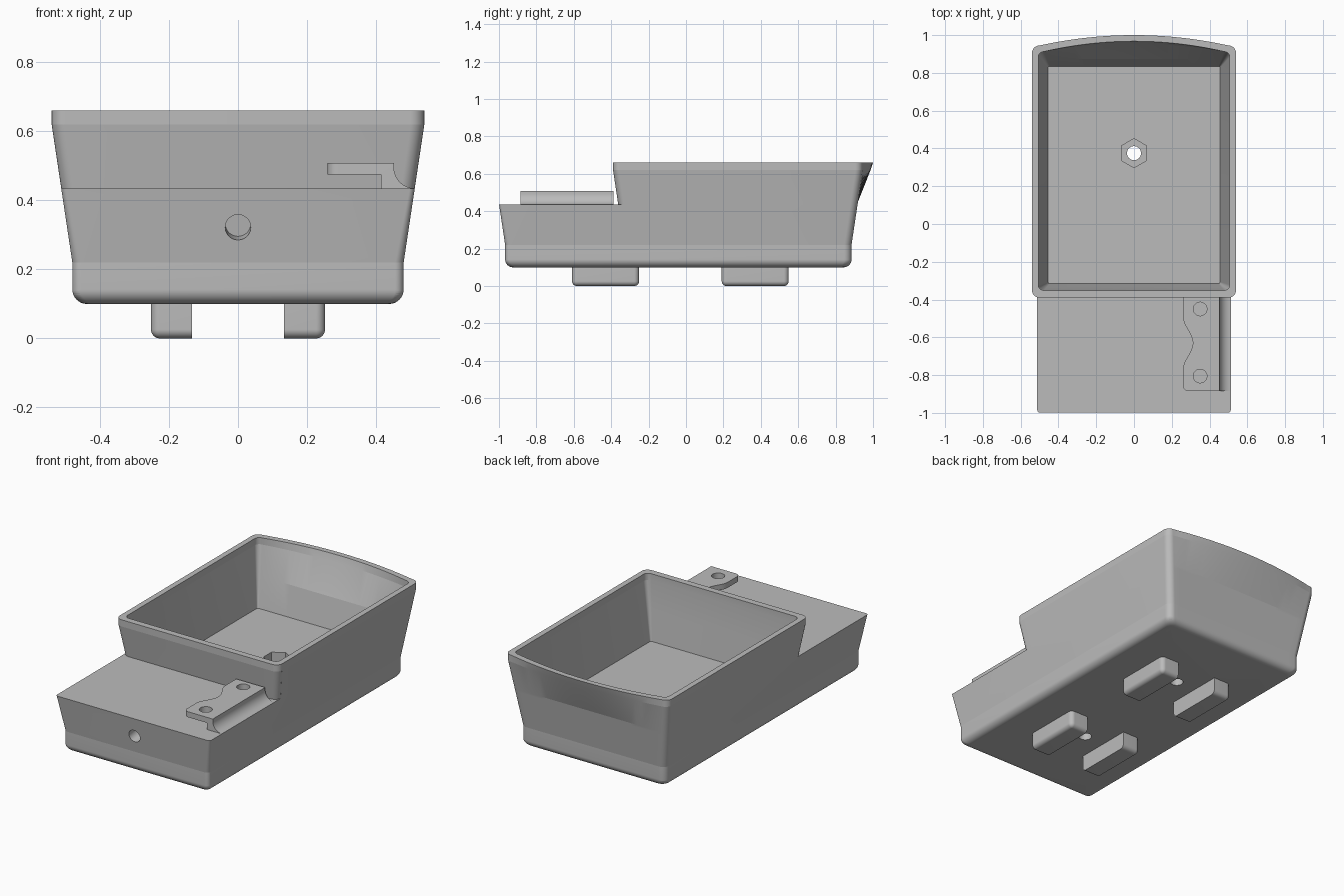
import bpy, bmesh, math
from mathutils import Matrix, Vector

if "Cube" in bpy.data.objects:
    bpy.data.objects.remove(bpy.data.objects["Cube"])

grey = bpy.data.materials.new("plain grey")
grey.use_nodes = True
grey.diffuse_color = (0.5, 0.5, 0.5, 1)
grey.node_tree.nodes["Principled BSDF"].inputs["Base Color"].default_value = (0.5, 0.5, 0.5, 1)

STEPS = 12           # segments per quarter round
BASE, KNEE, DECK, LIP, TOP = 0.1, 0.22, 0.435, 0.62, 0.66
SLOPE = 0.15


def make(name, bm):
    bmesh.ops.recalc_face_normals(bm, faces=bm.faces)
    mesh = bpy.data.meshes.new(name)
    bm.to_mesh(mesh)
    bm.free()
    mesh.materials.append(grey)
    ob = bpy.data.objects.new(name, mesh)
    bpy.context.collection.objects.link(ob)
    return ob


def loft(name, rings):
    """Skin a stack of equal-length closed rings and cap both ends."""
    bm = bmesh.new()
    rows = [[bm.verts.new(p) for p in ring] for ring in rings]
    n = len(rows[0])
    for a, b in zip(rows, rows[1:]):
        for i in range(n):
            j = (i + 1) % n
            bm.faces.new((a[i], a[j], b[j], b[i]))
    bm.faces.new(rows[0])
    bm.faces.new(rows[-1])
    return make(name, bm)


def cylinder(name, centre, axis, radius, depth, sides=48):
    bm = bmesh.new()
    turn = Vector(axis).to_track_quat("Z", "Y").to_matrix().to_4x4() if axis else Matrix()
    bmesh.ops.create_cone(bm, cap_ends=True, segments=sides, radius1=radius, radius2=radius,
                          depth=depth, matrix=Matrix.Translation(centre) @ turn)
    return make(name, bm)


def activate(ob):
    bpy.ops.object.select_all(action="DESELECT")
    ob.select_set(True)
    bpy.context.view_layer.objects.active = ob


def cut(ob, cutter):
    cutter.hide_render = True
    mod = ob.modifiers.new("cut", "BOOLEAN")
    mod.operation, mod.solver, mod.object = "DIFFERENCE", "EXACT", cutter
    activate(ob)
    bpy.ops.object.modifier_apply(modifier=mod.name)
    bpy.data.objects.remove(cutter)


def finish(ob):
    activate(ob)
    bpy.ops.object.shade_smooth_by_angle(angle=math.radians(8))


def arc(cx, cy, r, start, end):
    return [(cx + r * math.cos(math.radians(start + (end - start) * i / STEPS)),
             cy + r * math.sin(math.radians(start + (end - start) * i / STEPS)))
            for i in range(STEPS + 1)]


def ring(z, w, front, back, r_front, r_back, bulge=0):
    """Rounded rectangle whose back side bows outward."""
    pts = arc(-w + r_front, front + r_front, r_front, 180, 270)
    pts += arc(w - r_front, front + r_front, r_front, 270, 360)
    pts += arc(w - r_back, back - r_back, r_back, 0, 90)
    half = w - r_back
    for i in range(1, 24):
        t = 1 - i / 12
        pts.append((half * t, back + bulge * (1 - t * t)))
    pts += arc(-w + r_back, back - r_back, r_back, 90, 180)
    return [(x, y, z) for x, y in pts]


# Body: rounded underside, upright skirt, flared walls, bowed back
rings = []
R = 0.042
for i in range(STEPS + 1):
    a = math.pi / 2 * i / STEPS
    d = R * (1 - math.sin(a))
    rings.append(ring(BASE + R * (1 - math.cos(a)), 0.48 - d, -0.967 + d, 0.885 - d, 0.025, 0.04))
for z, r, bulge in ((KNEE, 0.025, 0), (DECK, 0.015, 0), (0.45, 0.015, 0), (LIP, 0.015, 0.042), (TOP, 0.015, 0.055)):
    g = SLOPE * (min(z, LIP) - KNEE)
    rings.append(ring(z, 0.48 + g, -0.967 - g, 0.885 + g, r, 0.04, bulge))
body = loft("body", rings)

# Remove the upper front, leaving the low deck and a rounded tray front
rings = []
for z in (DECK, LIP, 0.8):
    g = SLOPE * (min(z, LIP) - KNEE)
    w, front = 0.48 + g, -0.33 - g
    right = arc(w - 0.04, front + 0.04, 0.04, -8, -90)
    outline = [(0.8, -1.3), (0.8, right[0][1])] + right
    outline += [(-x, y) for x, y in reversed(outline)]
    rings.append([(x, y, z) for x, y in outline])
cut(body, loft("deck_cutter", rings))

# Tray cavity
rings = []
for z, r, bulge in ((0.275, 0.008, 0), (0.45, 0.02, 0), (LIP, 0.03, 0.042), (TOP, 0.03, 0.055), (0.7, 0.03, 0.055)):
    g = SLOPE * (min(z, LIP) - 0.275)
    rings.append(ring(z, 0.455 + g, -0.315 - 0.7 * g, 0.835 + 1.5 * g, r, r, bulge))
cut(body, loft("tray_cutter", rings))

# Nut recess, bolt holes and the bore square to the sloping front
cut(body, cylinder("nut_cutter", (0, 0.375, 0.29), None, 0.077, 0.22, 6))
cut(body, cylinder("rear_bolt_cutter", (0, 0.375, 0.17), None, 0.037, 0.24))
cut(body, cylinder("front_bolt_cutter", (0, -0.43, 0.13), None, 0.037, 0.24))
cut(body, cylinder("front_bore_cutter", (0, -0.982, 0.322), (0, 1, SLOPE), 0.037, 0.14))
finish(body)

# Bracket: overhanging plate on a leg with a hollow outer curve
profile = [(0.415, 0.43), (0.415, 0.475), (0.26, 0.475), (0.26, 0.508), (0.452, 0.508)]
profile += arc(0.512, 0.495, 0.06, 180, 270) + [(0.511, 0.43)]
bracket = loft("bracket", [[(x, y, z) for x, z in profile] for y in (-0.885, -0.388)])

# Wavy inner edge with a rounded front corner
edge = [(0.2, -0.95), (0.29, -0.95)]
edge += arc(0.29, -0.855, 0.03, 270, 180)
for i in range(33):
    t = i / 32
    edge.append((0.26 + 0.026 * (1 - math.cos(2 * math.pi * t)), -0.77 + 0.28 * t))
edge += [(0.26, -0.35), (0.2, -0.35)]
cut(bracket, loft("edge_cutter", [[(x - 0.0005, y, z) for x, y in edge] for z in (0.45, 0.55)]))
for y in (-0.45, -0.805):
    cut(bracket, cylinder("screw_cutter", (0.35, y, 0.5), None, 0.036, 0.1))
finish(bracket)

# Four feet, rounded everywhere except the flat inner face
for side, sx in (("left", 1), ("right", -1)):
    for end, cy in (("front", -0.43), ("back", 0.37)):
        bm = bmesh.new()
        bmesh.ops.create_cube(bm, size=1)
        for v in bm.verts:
            v.co = (0.1925 + v.co.x * 0.119, cy + v.co.y * 0.358, 0.0525 + v.co.z * 0.105)
        soft = []
        for e in bm.edges:
            a, b = (v.co for v in e.verts)
            inner = max(a.x, b.x) < 0.19
            upper = min(a.z, b.z) > 0.05
            if not inner and not upper:
                soft.append(e)
        bmesh.ops.bevel(bm, geom=soft, offset=0.026, segments=STEPS, profile=0.5, affect="EDGES")
        for v in bm.verts:
            v.co.x *= sx
        finish(make(f"{end}_{side}_foot", bm))
